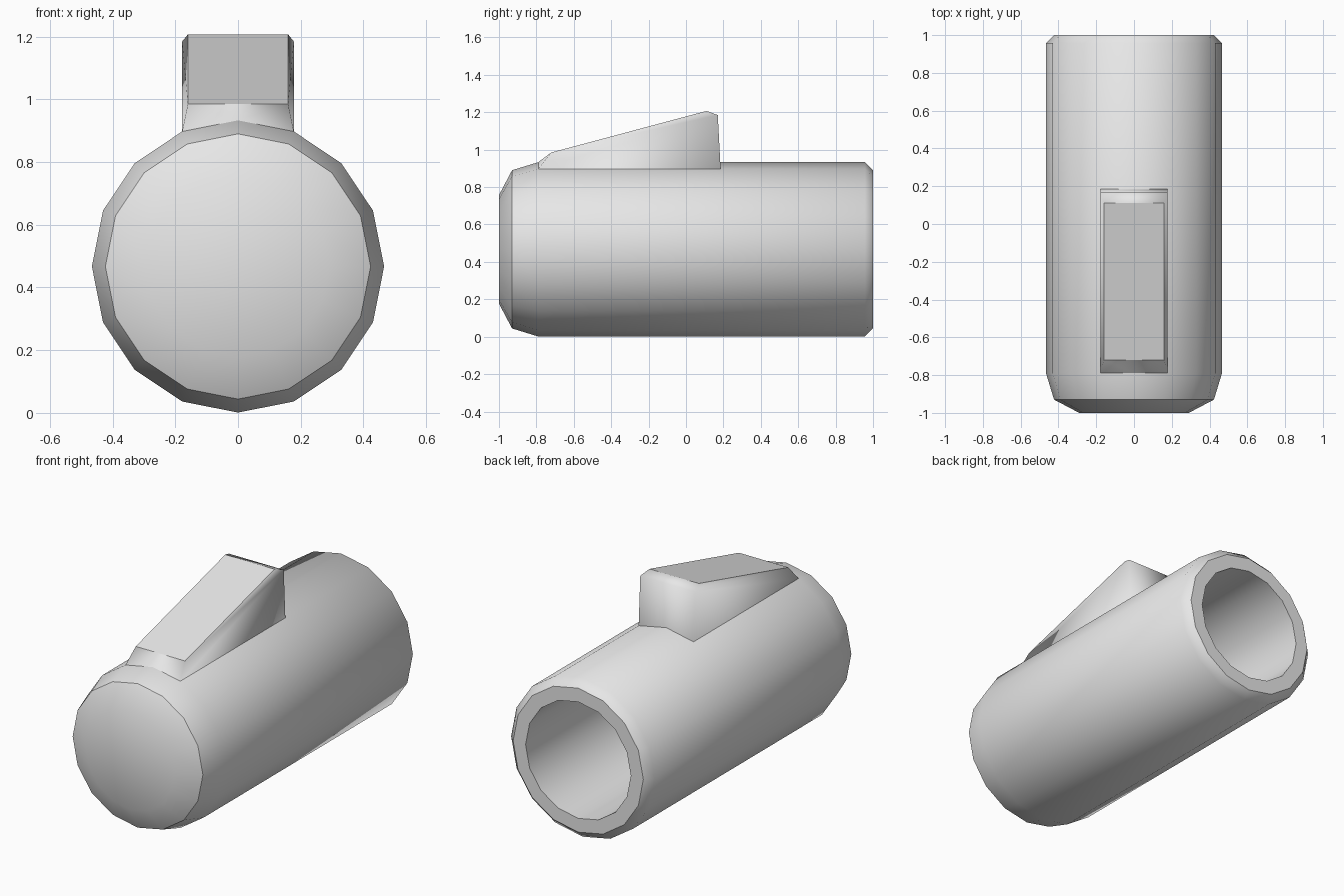
import bpy, bmesh, math

cube = bpy.data.objects.get("Cube")
if cube:
    bpy.data.objects.remove(cube, do_unlink=True)

SIDES = 16
AXIS_Z = 0.467
GREY = (0.8, 0.8, 0.8, 1.0)

mat = bpy.data.materials.new("light grey")
mat.use_nodes = True
mat.diffuse_color = GREY
mat.node_tree.nodes["Principled BSDF"].inputs["Base Color"].default_value = GREY


def finish(bm, name):
    mesh = bpy.data.meshes.new(name)
    bm.to_mesh(mesh)
    bm.free()
    mesh.materials.append(mat)
    obj = bpy.data.objects.new(name, mesh)
    bpy.context.collection.objects.link(obj)
    return obj


def lathe(name, profile):
    """Spin (y, radius) points around the tube axis; radius 0 closes the end."""
    bm = bmesh.new()
    rings = []
    for y, r in profile:
        if r == 0:
            rings.append([bm.verts.new((0, y, AXIS_Z))] * SIDES)
            continue
        angles = [2 * math.pi * i / SIDES for i in range(SIDES)]
        rings.append([bm.verts.new((r * math.sin(t), y, AXIS_Z + r * math.cos(t)))
                      for t in angles])
    for a, b in zip(rings, rings[1:]):
        for i in range(SIDES):
            j = (i + 1) % SIDES
            corners = list(dict.fromkeys((a[i], a[j], b[j], b[i])))
            bm.faces.new(corners)
    obj = finish(bm, name)
    bpy.ops.object.select_all(action='DESELECT')
    obj.select_set(True)
    bpy.context.view_layer.objects.active = obj
    bpy.ops.object.shade_smooth_by_angle(angle=math.radians(50))
    return obj


# Tube: outer shell, domed front, flat back rim and hollow bore
lathe("outer_shell", [(-0.93, 0.423), (-0.79, 0.466), (0.957, 0.466), (1.0, 0.423)])
lathe("front_dome", [(-1.0, 0), (-1.0, 0.29), (-0.93, 0.423)])
lathe("back_rim", [(1.0, 0.423), (1.0, 0.342)])
lathe("bore", [(1.0, 0.342), (-0.9, 0.342), (-0.9, 0)])

# Wedge housing on top of the tube
bm = bmesh.new()


def pair(x, y, z):
    return bm.verts.new((x, y, z)), bm.verts.new((-x, y, z))


base_front = pair(0.178, -0.79, 0.897)
base_back = pair(0.178, 0.185, 0.897)
shoulder = pair(0.178, 0.17, 1.185)
top_front = pair(0.16, -0.72, 0.985)
top_back = pair(0.16, 0.11, 1.207)
crest = bm.verts.new((0, -0.79, 0.933))

for s in (0, 1):
    bm.faces.new((base_front[s], base_back[s], shoulder[s], top_front[s]))
    bm.faces.new((top_front[s], shoulder[s], top_back[s]))
    bm.faces.new((base_front[s], crest, top_front[s]))
bm.faces.new((crest, *top_front))
bm.faces.new((base_back[0], base_back[1], shoulder[1], shoulder[0]))
bm.faces.new((shoulder[0], shoulder[1], top_back[1], top_back[0]))
top = bm.faces.new((top_front[0], top_front[1], top_back[1], top_back[0]))
bmesh.ops.recalc_face_normals(bm, faces=bm.faces)
for f in bm.faces:
    f.smooth = True

# Flat inset panel on the sloping top
bmesh.ops.inset_individual(bm, faces=[top], thickness=0.01)
top.smooth = False
for f in {f for e in top.edges for f in e.link_faces}:
    f.smooth = False
    for e in f.edges:
        if any(v in top_front + top_back for v in e.verts):
            e.smooth = False
finish(bm, "top_housing")
